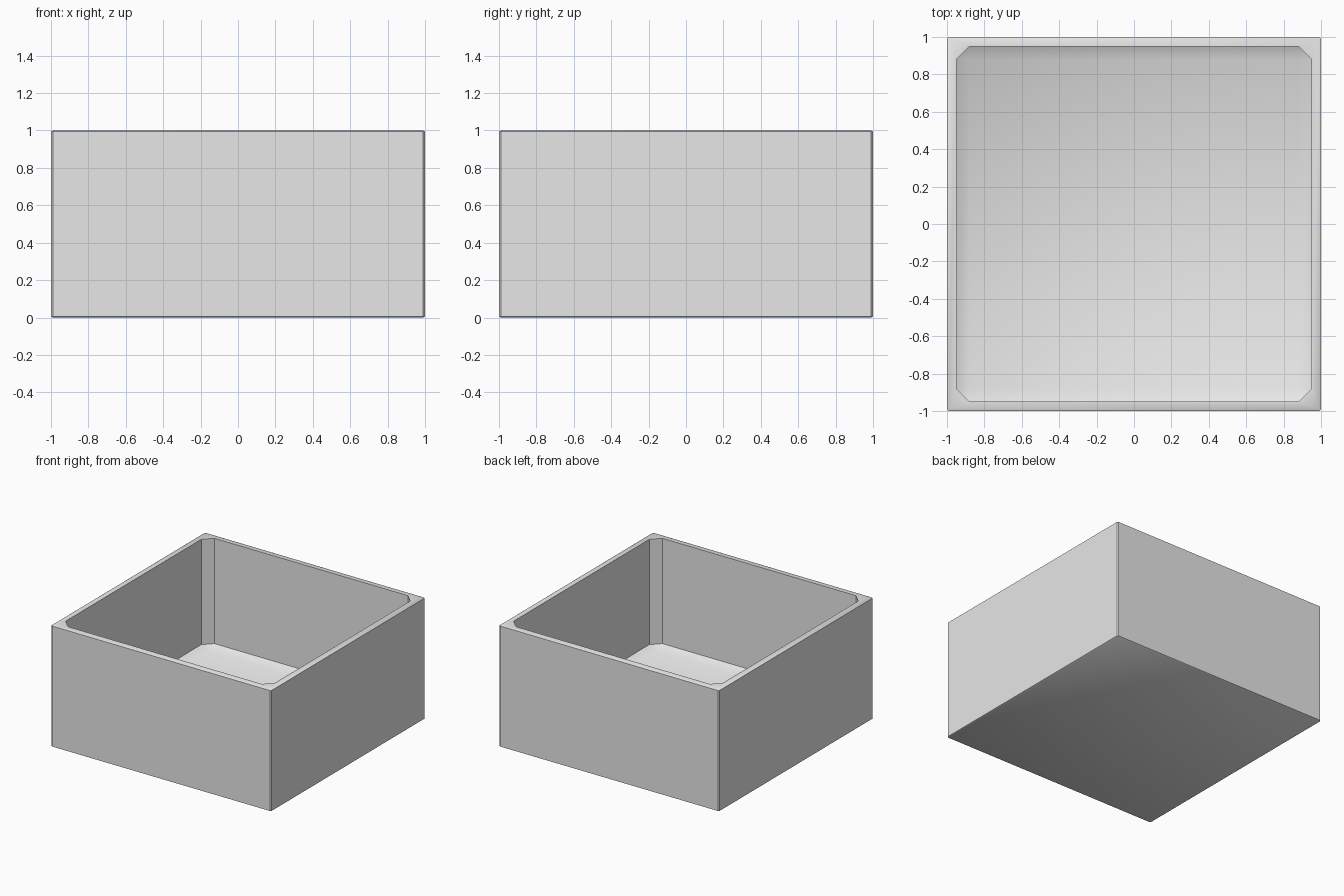
import bpy, bmesh, math
from mathutils import Matrix, Vector

old = bpy.data.objects.get("Cube")
if old:
    bpy.data.objects.remove(old, do_unlink=True)

grey = bpy.data.materials.new("plain_grey")
grey.use_nodes = True
COLOUR = (0.8, 0.8, 0.8, 1)
grey.diffuse_color = COLOUR
grey.node_tree.nodes["Principled BSDF"].inputs["Base Color"].default_value = COLOUR


def chamfered_block(name, half, bottom, top, chamfer):
    """Block with one-segment chamfers, flattened to half height afterwards."""
    bm = bmesh.new()
    size = Vector((2 * half, 2 * half, top - bottom))
    place = Matrix.Translation((0, 0, (top + bottom) / 2)) @ Matrix.Diagonal(size).to_4x4()
    bmesh.ops.create_cube(bm, size=1, matrix=place)
    bmesh.ops.bevel(bm, geom=bm.edges[:], offset=chamfer, segments=1,
                    affect='EDGES', profile=0.5)
    bmesh.ops.scale(bm, vec=(1, 1, 0.5), verts=bm.verts)
    mesh = bpy.data.meshes.new(name)
    bm.to_mesh(mesh)
    bm.free()
    mesh.materials.append(grey)
    obj = bpy.data.objects.new(name, mesh)
    bpy.context.collection.objects.link(obj)
    return obj


# Outer body with fine chamfers, and the wide-chamfered hollow cut from it
box = chamfered_block("open_box", 1, 0, 2, 0.01)
hollow = chamfered_block("hollow_cutter", 0.95, 0.2, 3, 0.07)
hollow.hide_render = True

cut = box.modifiers.new("hollow", 'BOOLEAN')
cut.operation = 'DIFFERENCE'
cut.solver = 'EXACT'
cut.object = hollow

bpy.ops.object.select_all(action='DESELECT')
box.select_set(True)
bpy.context.view_layer.objects.active = box
bpy.ops.object.modifier_apply(modifier=cut.name)
bpy.data.objects.remove(hollow, do_unlink=True)

# Soft floor and rim, crisp walls
bpy.ops.object.shade_smooth_by_angle(angle=math.radians(30))
